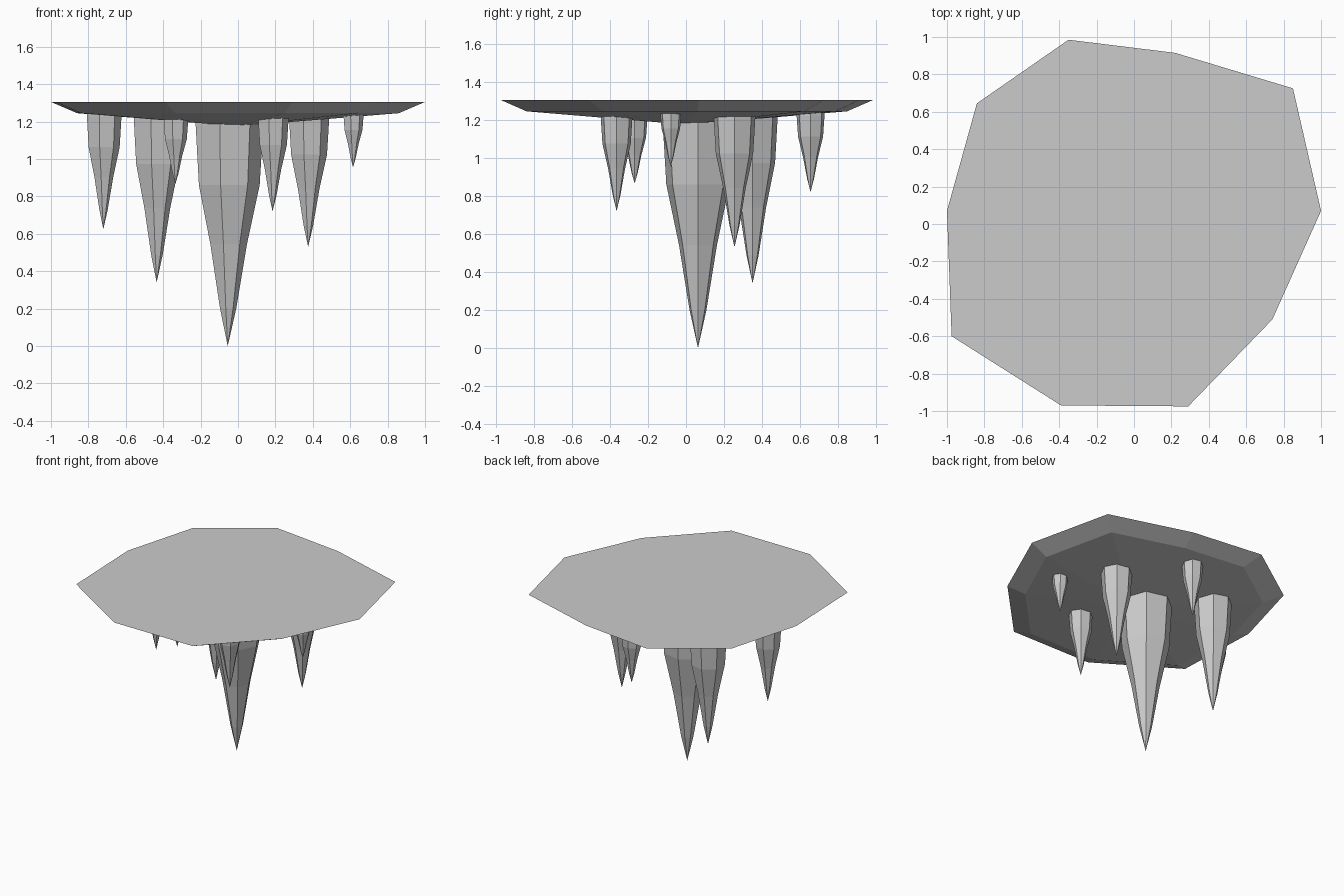
import bpy, bmesh
from math import cos, sin, tau

if "Cube" in bpy.data.objects:
    bpy.data.objects.remove(bpy.data.objects["Cube"])


def loft(name, rings, tip):
    """Skin a stack of rings, cap the first one and close the last to a tip."""
    bm = bmesh.new()
    loops = [[bm.verts.new(p) for p in ring] for ring in rings]
    n = len(loops[0])
    bm.faces.new(loops[0])
    for a, b in zip(loops, loops[1:]):
        for i in range(n):
            j = (i + 1) % n
            bm.faces.new((a[i], a[j], b[j], b[i]))
    end = bm.verts.new(tip)
    for i in range(n):
        bm.faces.new((loops[-1][i], loops[-1][(i + 1) % n], end))
    bmesh.ops.recalc_face_normals(bm, faces=bm.faces)
    mesh = bpy.data.meshes.new(name)
    bm.to_mesh(mesh)
    bm.free()
    obj = bpy.data.objects.new(name, mesh)
    bpy.context.collection.objects.link(obj)
    return obj


# Ceiling slab: irregular ten-sided plate, bevelled under, shallow cone below
outline = [(1.0, .07), (.85, .725), (.22, .915), (-.35, .985), (-.84, .645),
           (-1.0, .07), (-.975, -.6), (-.39, -.97), (.29, -.975), (.74, -.51)]
loft("ceiling_slab",
     [[(x * s, y * s, z) for x, y in outline] for s, z in ((1, 1.305), (.86, 1.245))],
     (0, 0, 1.175))

# Stalactites: seven-sided spikes sharing one taper (fraction of length, radius)
TAPER = [(0, 1), (.27, .9), (.54, .54), (.83, .24)]
SPIKES = [  # x, y, radius, top z, tip z
    (-.055, .063, .19, 1.18, 0),
    (-.435, .35, .135, 1.207, .34),
    (-.72, .02, .097, 1.225, .625),
    (.375, .255, .112, 1.205, .53),
    (.185, -.365, .085, 1.207, .72),
    (.01, .655, .075, 1.22, .82),
    (-.335, -.27, .068, 1.195, .865),
    (.615, -.08, .056, 1.23, .955),
]
for k, (x, y, r, top, tip) in enumerate(SPIKES, 1):
    rings = [[(x + r * s * cos(tau * i / 7), y + r * s * sin(tau * i / 7),
               top + (tip - top) * t) for i in range(7)] for t, s in TAPER]
    # Sink the root slightly into the slab
    rings.insert(0, [(px, py, pz + .02) for px, py, pz in rings[0]])
    loft(f"stalactite_{k}", rings, (x, y, tip))
